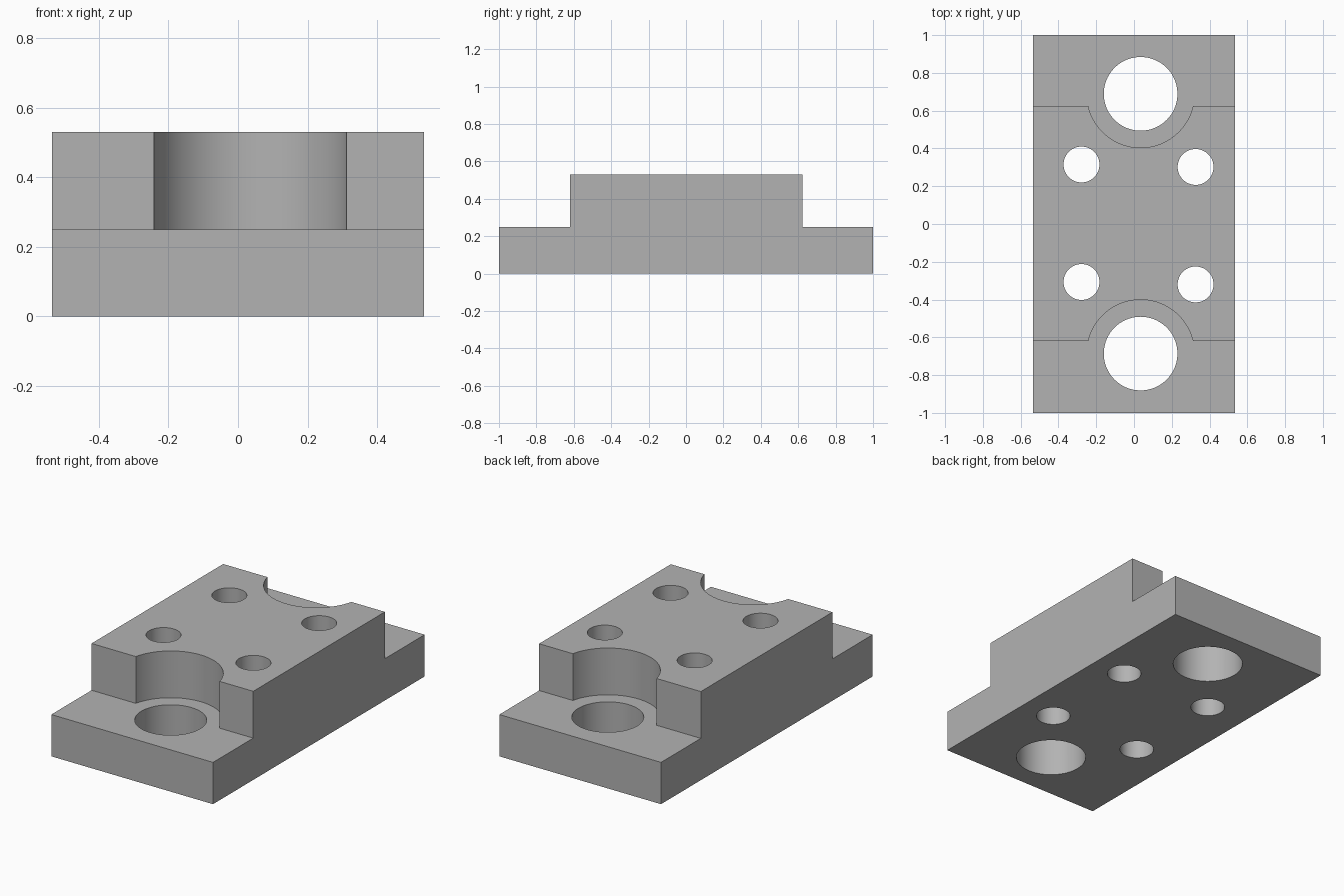
import bpy
import bmesh
import math

HALF_X = 0.535
STEP_Z, TOP_Z = 0.25, 0.53
BORE_X, BORE_R, RECESS_R = 0.035, 0.195, 0.285

cube = bpy.data.objects.get("Cube")
if cube:
    bpy.data.objects.remove(cube, do_unlink=True)

grey = bpy.data.materials.new("machined_grey")
grey.use_nodes = True
grey.diffuse_color = (0.45, 0.45, 0.45, 1)
grey.node_tree.nodes["Principled BSDF"].inputs["Base Color"].default_value = grey.diffuse_color


def extrude_profile(name, profile, half_width):
    """Closed (y, z) profile swept symmetrically along x."""
    bm = bmesh.new()
    face = bm.faces.new([bm.verts.new((-half_width, y, z)) for y, z in profile])
    swept = bmesh.ops.extrude_face_region(bm, geom=[face])["geom"]
    verts = [v for v in swept if isinstance(v, bmesh.types.BMVert)]
    bmesh.ops.translate(bm, verts=verts, vec=(2 * half_width, 0, 0))
    bmesh.ops.recalc_face_normals(bm, faces=bm.faces)
    mesh = bpy.data.meshes.new(name)
    bm.to_mesh(mesh)
    bm.free()
    obj = bpy.data.objects.new(name, mesh)
    bpy.context.collection.objects.link(obj)
    mesh.materials.append(grey)
    return obj


def drill(body, name, x, y, radius, bottom, sides):
    """Cut a vertical cylinder from height bottom up through the top."""
    top = TOP_Z + 0.1
    bpy.ops.mesh.primitive_cylinder_add(
        vertices=sides, radius=radius, depth=top - bottom,
        location=(x, y, (top + bottom) / 2))
    cutter = bpy.context.object
    cutter.name = name + "_cutter"
    cutter.hide_render = True
    cutter.data.materials.append(grey)
    mod = body.modifiers.new(name, 'BOOLEAN')
    mod.operation = 'DIFFERENCE'
    mod.solver = 'EXACT'
    mod.object = cutter
    bpy.ops.object.select_all(action='DESELECT')
    body.select_set(True)
    bpy.context.view_layer.objects.active = body
    bpy.ops.object.modifier_apply(modifier=mod.name)
    bpy.data.objects.remove(cutter, do_unlink=True)


# Stepped block: low flanges front and back, tall middle
block = extrude_profile("mounting_block", [
    (-1, 0), (1, 0), (1, STEP_Z), (0.624, STEP_Z),
    (0.624, TOP_Z), (-0.62, TOP_Z), (-0.62, STEP_Z), (-1, STEP_Z)], HALF_X)

# Flange bores, each with a round tool recess in the tall middle
for side, y in (("front", -0.686), ("back", 0.689)):
    drill(block, side + "_recess", BORE_X, y, RECESS_R, STEP_Z, 96)
    drill(block, side + "_bore", BORE_X, y, BORE_R, -0.1, 96)

# Four bolt holes through the tall middle
for i, (x, y) in enumerate([(-0.278, 0.315), (0.326, 0.302),
                            (-0.278, -0.307), (0.326, -0.32)]):
    drill(block, f"bolt_hole_{i}", x, y, 0.095, -0.1, 64)

# Smooth bore walls, sharp rims
bpy.ops.object.shade_smooth_by_angle(angle=math.radians(30))
